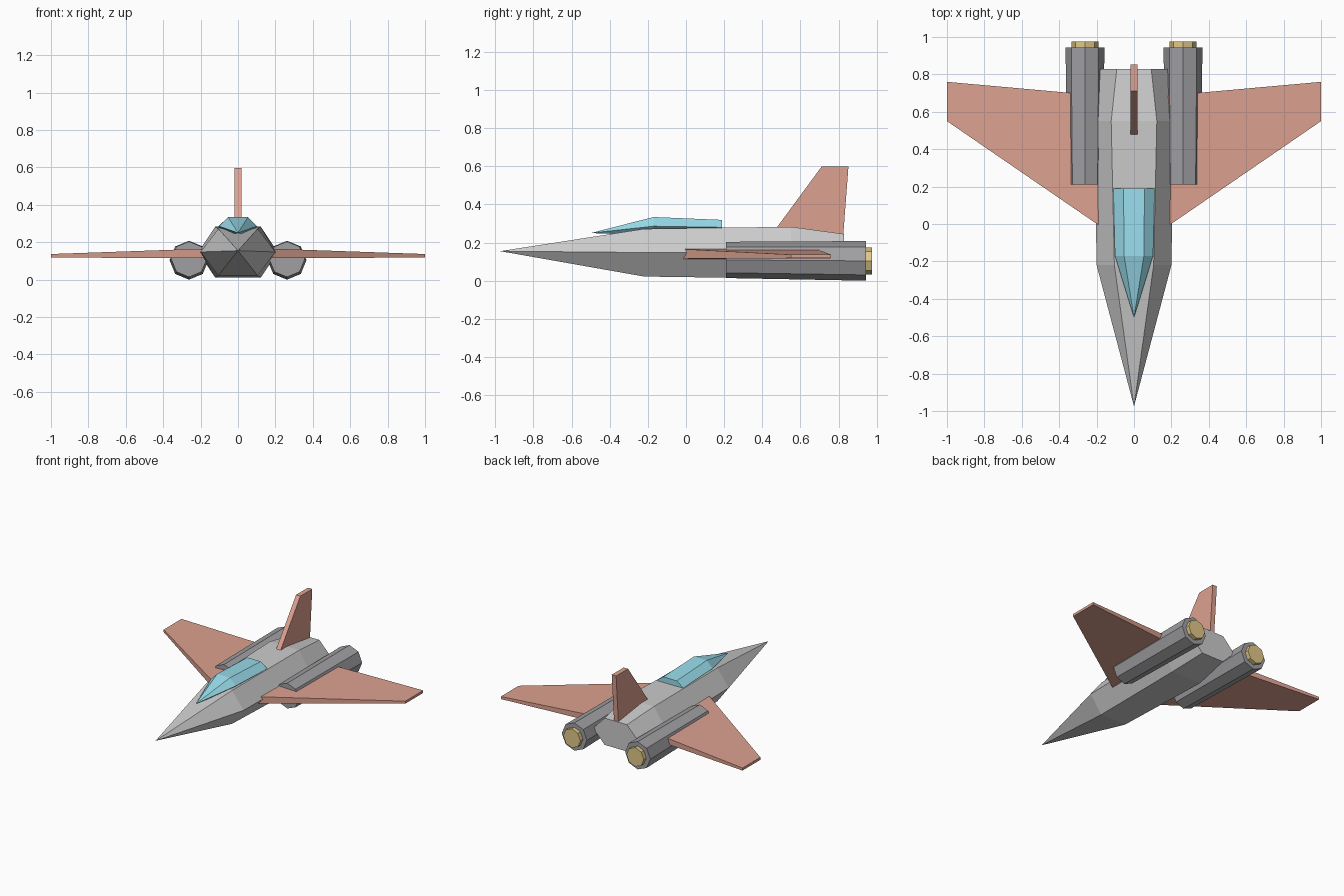
import bpy, bmesh
from math import cos, sin, pi

if "Cube" in bpy.data.objects:
    bpy.data.objects.remove(bpy.data.objects["Cube"])


def material(name, rgb):
    m = bpy.data.materials.new(name)
    m.diffuse_color = (*rgb, 1)
    m.use_nodes = True
    m.node_tree.nodes["Principled BSDF"].inputs["Base Color"].default_value = m.diffuse_color
    return m


RED = material("red_paint", (0.72, 0.36, 0.28))
GLASS = material("canopy_glass", (0.32, 0.72, 0.84))
GOLD = material("nozzle_gold", (0.75, 0.58, 0.25))
DARK = material("dark_grey", (0.35, 0.35, 0.37))


def loft(name, rings, mat=None):
    """Skin a closed solid through rings of points; a one-point ring is a tip."""
    bm = bmesh.new()
    rings = [[bm.verts.new(p) for p in r] for r in rings]
    for a, b in zip(rings, rings[1:]):
        n = max(len(a), len(b))
        for i in range(n):
            j = (i + 1) % n
            if len(a) == 1:
                bm.faces.new((a[0], b[i], b[j]))
            else:
                bm.faces.new((a[i], a[j], b[j], b[i]))
    for r in (rings[0], rings[-1]):
        if len(r) > 2:
            bm.faces.new(r)
    bmesh.ops.recalc_face_normals(bm, faces=bm.faces)
    me = bpy.data.meshes.new(name)
    bm.to_mesh(me)
    bm.free()
    ob = bpy.data.objects.new(name, me)
    bpy.context.collection.objects.link(ob)
    if mat:
        me.materials.append(mat)
    return ob


def hexagon(y, side, top_x, low, mid, top):
    return [(side, y, mid), (top_x, y, top), (-top_x, y, top),
            (-side, y, mid), (-top_x, y, low), (top_x, y, low)]


def octagon(x, y, z, r):
    return [(x + r * cos(i * pi / 4), y, z + r * sin(i * pi / 4)) for i in range(8)]


# Fuselage: pointed nose, three hexagonal stations
loft("fuselage", [
    [(0, -0.975, 0.155)],
    hexagon(-0.22, 0.20, 0.105, 0.022, 0.148, 0.272),
    hexagon(0.55, 0.212, 0.122, 0.011, 0.147, 0.283),
    hexagon(0.83, 0.188, 0.092, 0.045, 0.145, 0.245)])

# Canopy
loft("canopy", [
    [(0, -0.5, 0.25)],
    hexagon(-0.17, 0.102, 0.053, 0.238, 0.286, 0.334),
    hexagon(0.19, 0.11, 0.056, 0.24, 0.28, 0.319)], GLASS)


# Wings, engines and nozzles on both sides
def wing_end(x, front, back, low, top):
    return [(x, front, low), (x, back, low), (x, back, top), (x, front, top)]


for side, s in (("left", -1), ("right", 1)):
    loft(side + "_wing", [
        wing_end(s * 0.14, -0.04, 0.683, 0.115, 0.167),
        wing_end(s * 1.0, 0.55, 0.76, 0.118, 0.137)], RED)
    x = s * 0.262
    loft(side + "_engine", [octagon(x, 0.21, 0.109, 0.095),
                            octagon(x, 0.945, 0.104, 0.104)], DARK)
    loft(side + "_nozzle", [octagon(x, 0.92, 0.104, 0.071),
                            octagon(x, 0.975, 0.104, 0.071)], GOLD)

# Tail fin
fin = [(0.44, 0.23), (0.824, 0.23), (0.852, 0.598), (0.711, 0.598)]
loft("tail_fin", [[(x, y, z) for y, z in fin] for x in (-0.018, 0.018)], RED)
